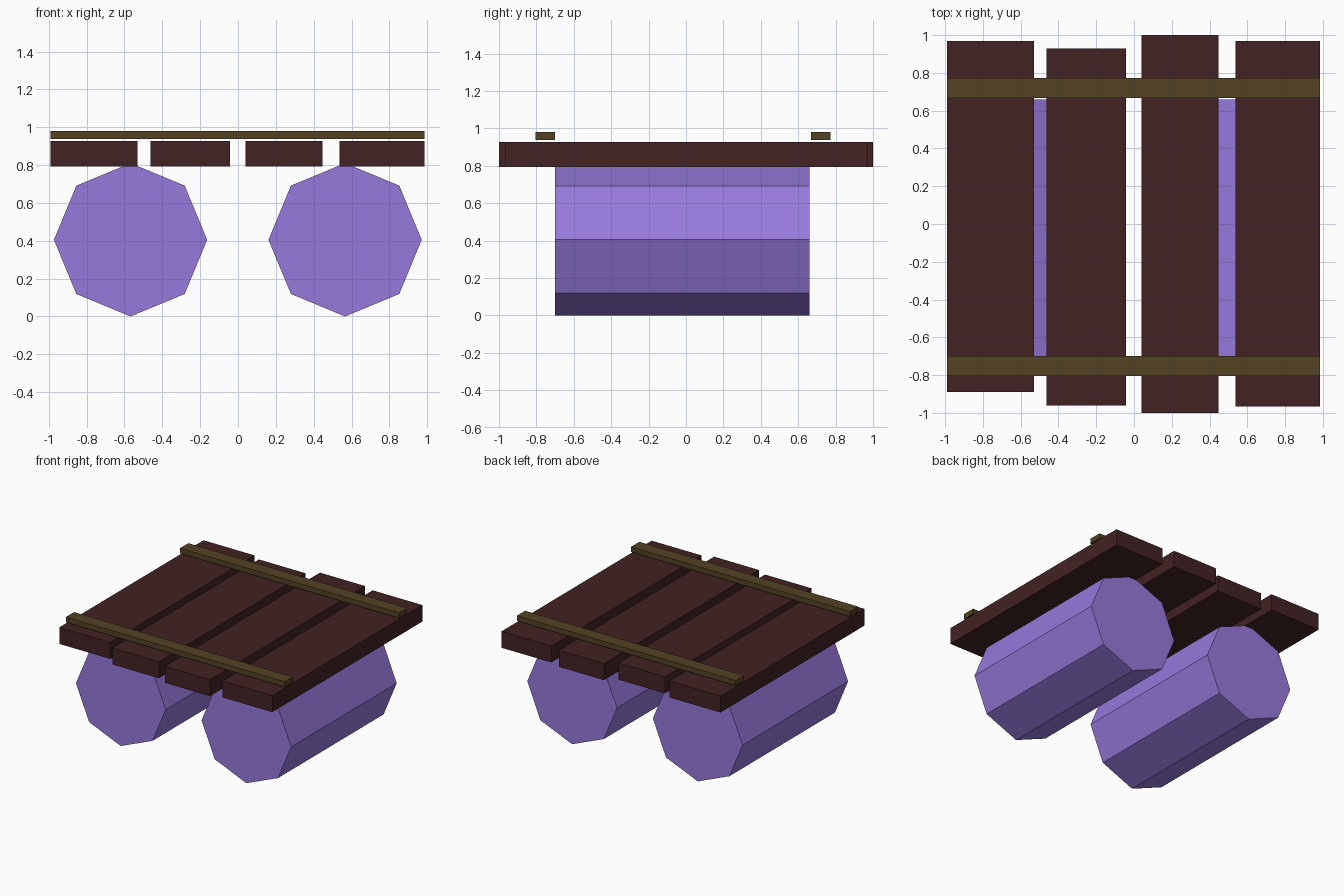
import bpy
import math

if "Cube" in bpy.data.objects:
    bpy.data.objects.remove(bpy.data.objects["Cube"])


def material(name, rgb):
    m = bpy.data.materials.new(name)
    m.diffuse_color = (*rgb, 1)
    m.use_nodes = True
    m.node_tree.nodes["Principled BSDF"].inputs["Base Color"].default_value = m.diffuse_color
    return m


purple = material("purple barrel", (0.31, 0.195, 0.72))
brown = material("dark brown wood", (0.054, 0.016, 0.017))
olive = material("olive wood", (0.086, 0.054, 0.017))


def box(name, x, y, z, mat):
    """Box from (min, max) ranges on each axis."""
    bpy.ops.mesh.primitive_cube_add(size=1, location=[sum(r) / 2 for r in (x, y, z)])
    o = bpy.context.object
    o.name = name
    o.scale = [r[1] - r[0] for r in (x, y, z)]
    bpy.ops.object.transform_apply(location=False, rotation=False)
    o.data.materials.append(mat)


# Deck planks with uneven ends
planks = [
    ((-0.99, -0.53), (-0.89, 0.97)),
    ((-0.462, -0.042), (-0.96, 0.93)),
    ((0.04, 0.447), (-1.0, 1.0)),
    ((0.537, 0.985), (-0.965, 0.97)),
]
for i, (x, y) in enumerate(planks):
    box(f"deck_plank_{i + 1}", x, y, (0.793, 0.928), brown)

# Cross rails laid over the planks
for name, y in (("front_rail", (-0.805, -0.70)), ("back_rail", (0.667, 0.773))):
    box(name, (-0.99, 0.985), y, (0.937, 0.98), olive)

# Eight-sided floats
for name, x in (("left_barrel", -0.568), ("right_barrel", 0.566)):
    bpy.ops.mesh.primitive_cylinder_add(
        vertices=8, radius=0.405, depth=1.36,
        location=(x, -0.02, 0.405), rotation=(math.pi / 2, 0, 0))
    o = bpy.context.object
    o.name = name
    o.data.materials.append(purple)
